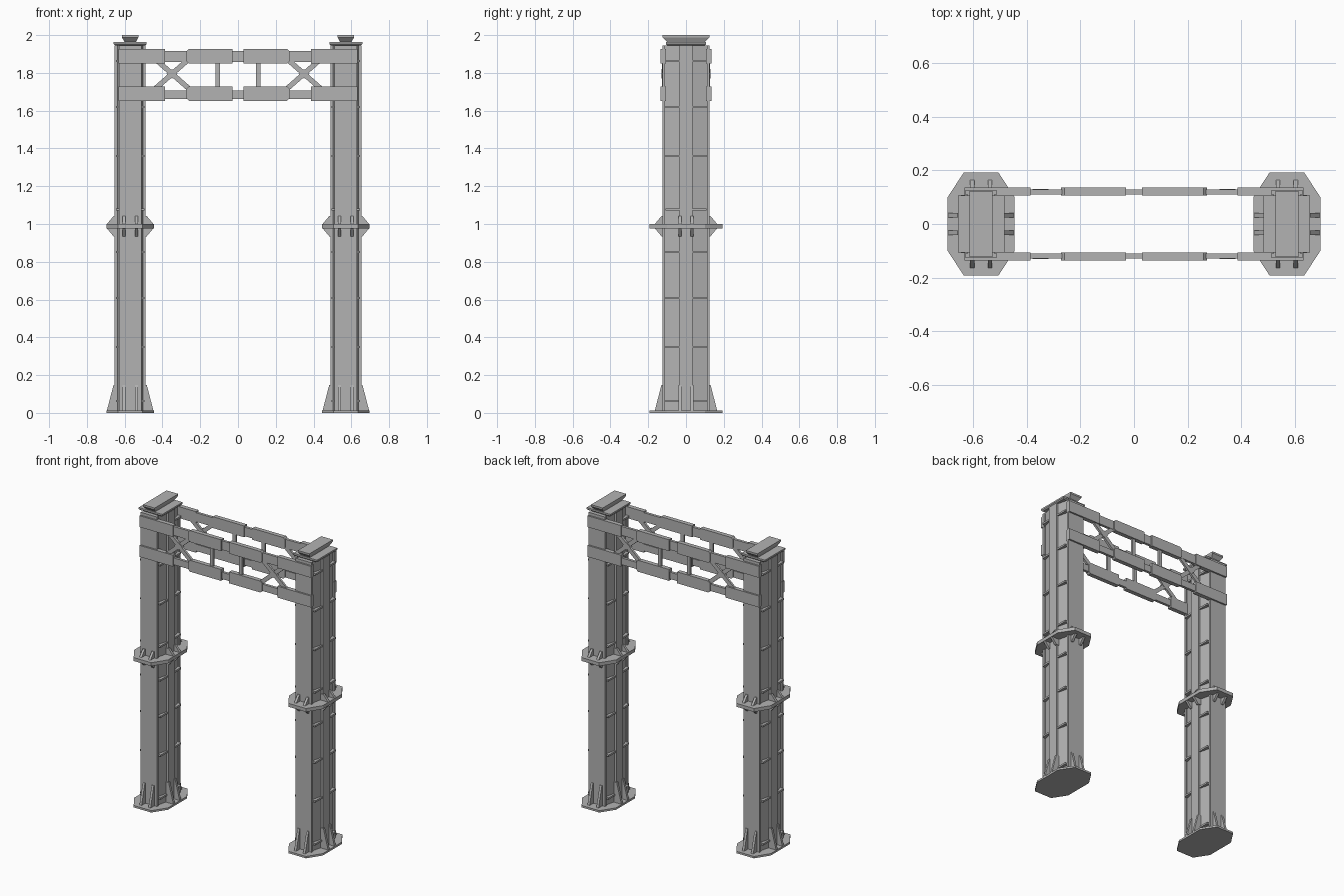
import bpy
import bmesh
from mathutils import Vector

if "Cube" in bpy.data.objects:
    bpy.data.objects.remove(bpy.data.objects["Cube"], do_unlink=True)

steel = bpy.data.materials.new("steel_grey")
steel.use_nodes = True
GREY = (0.45, 0.45, 0.45, 1)
steel.diffuse_color = GREY
steel.node_tree.nodes["Principled BSDF"].inputs["Base Color"].default_value = GREY

COL_X = 0.571      # column centre
PLATE_TOP = 0.013  # base plate top
HALF_Z = (0.977, 1.0)


def add_object(name, bm):
    bmesh.ops.recalc_face_normals(bm, faces=bm.faces)
    mesh = bpy.data.meshes.new(name)
    bm.to_mesh(mesh)
    bm.free()
    mesh.materials.append(steel)
    obj = bpy.data.objects.new(name, mesh)
    bpy.context.collection.objects.link(obj)
    return obj


def prism(bm, outline, offset):
    """Extrude a closed 3D outline along an offset."""
    face = bm.faces.new([bm.verts.new(p) for p in outline])
    made = bmesh.ops.extrude_face_region(bm, geom=[face], use_keep_orig=True)
    verts = [v for v in made["geom"] if isinstance(v, bmesh.types.BMVert)]
    bmesh.ops.translate(bm, verts=verts, vec=Vector(offset))


def box(bm, x, y, z):
    prism(bm, [(x[0], y[0], z[0]), (x[1], y[0], z[0]),
               (x[1], y[1], z[0]), (x[0], y[1], z[0])], (0, 0, z[1] - z[0]))


def frustum(bm, cx, low, high, z0, z1):
    """Rectangular block with different half sizes at bottom and top."""
    rings = [[bm.verts.new((cx + sx * h[0], sy * h[1], z))
              for sx, sy in ((-1, -1), (1, -1), (1, 1), (-1, 1))]
             for h, z in ((low, z0), (high, z1))]
    bm.faces.new(rings[0])
    bm.faces.new(rings[1])
    for i in range(4):
        j = (i + 1) % 4
        bm.faces.new((rings[0][i], rings[0][j], rings[1][j], rings[1][i]))


def octagon(cx, hx, hy, ix, iy, z):
    """Octagon whose flat sides have half lengths ix and iy."""
    pts = [(hx, -iy), (hx, iy), (ix, hy), (-ix, hy),
           (-hx, iy), (-hx, -iy), (-ix, -hy), (ix, -hy)]
    return [(cx + x, y, z) for x, y in pts]


def gussets(bm, cx, profile):
    """Fins on all four faces; profile holds (distance beyond face, z)."""
    t = 0.008
    for s in (-1, 1):
        for o in (-0.033, 0.033):
            prism(bm, [(cx + s * (0.078 + d), o - t, z) for d, z in profile], (0, 2 * t, 0))
            prism(bm, [(cx + o - t, s * (0.12 + d), z) for d, z in profile], (2 * t, 0, 0))


def build_column(side, cx):
    # Bevelled core with front, back and side flanges
    bm = bmesh.new()
    prism(bm, octagon(cx, 0.068, 0.112, 0.05, 0.035, 0.01), (0, 0, 1.935))
    add_object(side + "_column_core", bm)
    bm = bmesh.new()
    for s in (-1, 1):
        box(bm, (cx - 0.06, cx + 0.06), sorted((s * 0.11, s * 0.125)), (0.01, 1.945))
        box(bm, sorted((cx + s * 0.06, cx + s * 0.082)), (-0.035, 0.035), (0.01, 1.945))
    add_object(side + "_column_flanges", bm)

    # Stiffener rungs
    bm = bmesh.new()
    for z in (0.063, 0.349, 0.608, 0.852, 1.077, 1.36, 1.62, 1.863):
        box(bm, (cx - 0.076, cx + 0.076), (-0.108, 0.108), (z - 0.006, z + 0.006))
    add_object(side + "_stiffener_rungs", bm)

    # Base plate and splice plate
    for name, z0, z1 in (("_base_plate", 0, PLATE_TOP), ("_splice_plate", *HALF_Z)):
        bm = bmesh.new()
        prism(bm, octagon(cx, 0.125, 0.192, 0.065, 0.1, z0), (0, 0, z1 - z0))
        add_object(side + name, bm)

    # Gusset fins
    bm = bmesh.new()
    gussets(bm, cx, [(-0.01, PLATE_TOP), (0.045, PLATE_TOP), (0.01, 0.148), (-0.01, 0.148)])
    add_object(side + "_base_gussets", bm)
    bm = bmesh.new()
    for edge, tip in ((HALF_Z[1], 1.042), (HALF_Z[0], 0.935)):
        gussets(bm, cx, [(-0.01, edge), (0.045, edge), (0.01, tip), (-0.01, tip)])
    add_object(side + "_splice_gussets", bm)

    # Cap plate and flared bearing block
    bm = bmesh.new()
    frustum(bm, cx, (0.08, 0.1), (0.087, 0.107), 1.945, 1.952)
    box(bm, (cx - 0.087, cx + 0.087), (-0.107, 0.107), (1.952, 1.963))
    add_object(side + "_cap_plate", bm)
    bm = bmesh.new()
    frustum(bm, cx, (0.03, 0.1), (0.043, 0.124), 1.963, 1.988)
    box(bm, (cx - 0.043, cx + 0.043), (-0.124, 0.124), (1.988, 2.0))
    add_object(side + "_bearing_block", bm)


def chord_plate(bm, x0, x1, z0, z1, y0, dy, cuts):
    """Plate with chamfered corners on the ends named in cuts."""
    c = 0.012
    pts = []
    for x, z, sx, sz in ((x0, z0, 1, 1), (x1, z0, -1, 1), (x1, z1, -1, -1), (x0, z1, 1, -1)):
        if sx in cuts:
            pair = [(x, y0, z + sz * c), (x + sx * c, y0, z)]
            pts += pair if sx * sz > 0 else pair[::-1]
        else:
            pts.append((x, y0, z))
    prism(bm, pts, (0, dy, 0))


def strut(bm, a, b, width, y0, dy):
    """Flat bar between two (x, z) points."""
    a, b = Vector(a), Vector(b)
    n = (b - a).orthogonal().normalized() * width / 2
    prism(bm, [(p.x, y0, p.y) for p in (a + n, b + n, b - n, a - n)], (0, dy, 0))


def build_truss(name, s):
    # Slim chords with heavier plates over them
    bm = bmesh.new()
    for z0, z1 in ((1.857, 1.917), (1.662, 1.707)):
        box(bm, (-0.6, 0.6), sorted((s * 0.11, s * 0.128)), (z0, z1))
    add_object(name + "_truss_chords", bm)
    bm = bmesh.new()
    for z0, z1 in ((1.85, 1.926), (1.652, 1.728)):
        for x0, x1, cuts in ((-0.633, -0.386, ()), (-0.272, -0.03, (1,)),
                             (0.03, 0.272, (-1,)), (0.386, 0.633, ())):
            chord_plate(bm, x0, x1, z0, z1, s * 0.107, s * 0.029, cuts)
    add_object(name + "_chord_plates", bm)

    # Posts and cross braces
    bm = bmesh.new()
    for m in (-1, 1):
        strut(bm, (m * 0.107, 1.69), (m * 0.107, 1.88), 0.025, s * 0.112, s * 0.015)
        strut(bm, (m * 0.44, 1.715), (m * 0.258, 1.875), 0.027, s * 0.112, s * 0.014)
        strut(bm, (m * 0.44, 1.875), (m * 0.258, 1.715), 0.027, s * 0.112, s * 0.016)
        # Hub plate where the braces cross
        prism(bm, [(m * 0.349 + x, s * 0.11, 1.795 + z)
                   for x, z in ((-0.03, 0), (0, -0.025), (0.03, 0), (0, 0.025))],
              (0, s * 0.021, 0))
    add_object(name + "_truss_braces", bm)


build_column("left", COL_X)
build_column("right", -COL_X)
build_truss("front", -1)
build_truss("back", 1)
